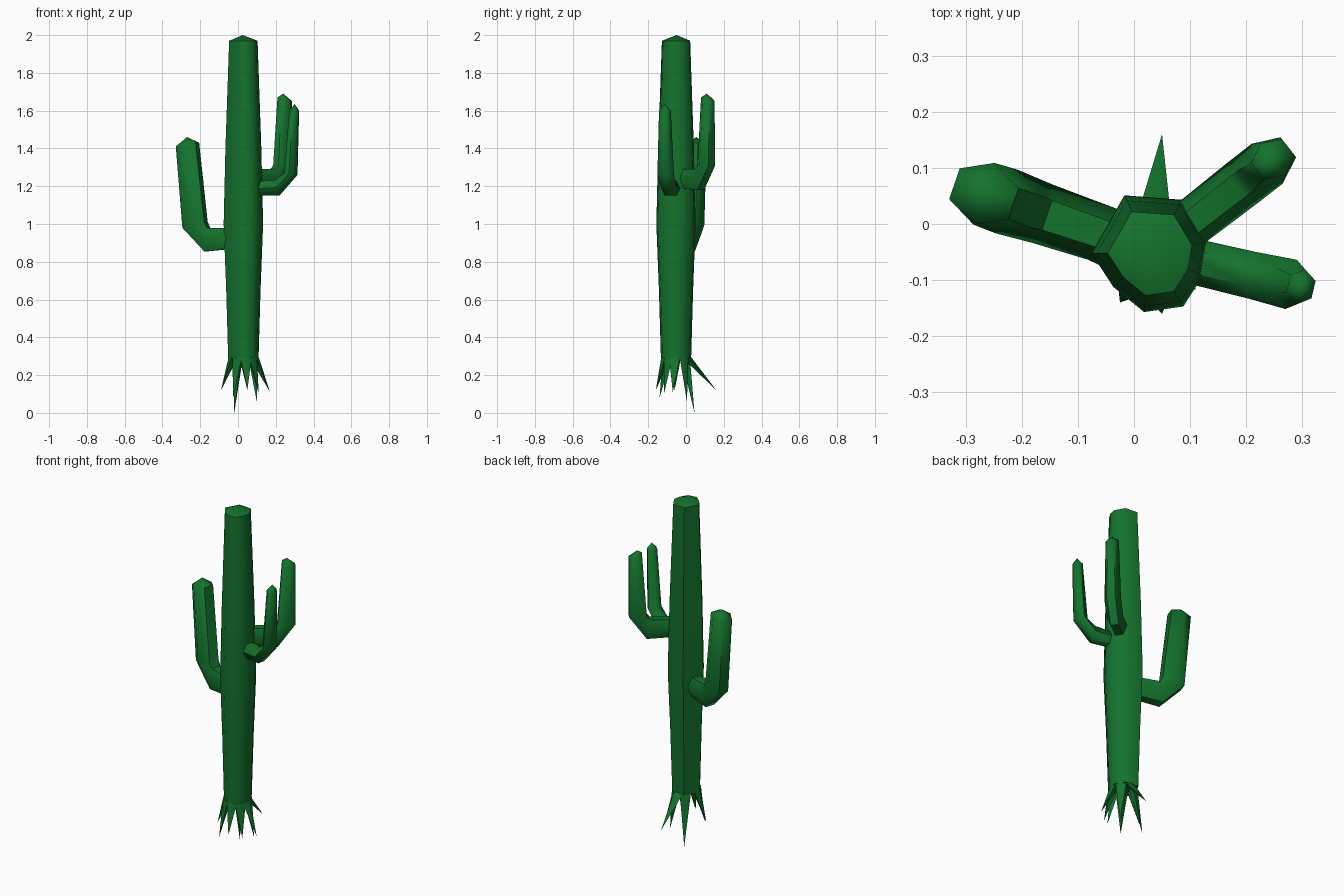
import bpy, bmesh, math
from mathutils import Vector

if "Cube" in bpy.data.objects:
    bpy.data.objects.remove(bpy.data.objects["Cube"])

green = bpy.data.materials.new("cactus_green")
green.diffuse_color = (0.007, 0.17, 0.027, 1)
green.use_nodes = True
green.node_tree.nodes["Principled BSDF"].inputs["Base Color"].default_value = green.diffuse_color


def finish(name, bm):
    bmesh.ops.recalc_face_normals(bm, faces=bm.faces)
    mesh = bpy.data.meshes.new(name)
    bm.to_mesh(mesh)
    bm.free()
    obj = bpy.data.objects.new(name, mesh)
    obj.data.materials.append(green)
    bpy.context.collection.objects.link(obj)
    bpy.ops.object.select_all(action='DESELECT')
    obj.select_set(True)
    bpy.context.view_layer.objects.active = obj
    bpy.ops.object.shade_smooth_by_angle(angle=math.radians(55))


def loft(name, rings, apex):
    """Skin the rings, close the first, and bring the last to a point."""
    bm = bmesh.new()
    loops = [[bm.verts.new(p) for p in ring] for ring in rings]
    n = len(loops[0])
    for a, b in zip(loops, loops[1:]):
        for i in range(n):
            j = (i + 1) % n
            bm.faces.new((a[i], a[j], b[j], b[i]))
    bm.faces.new(loops[0])
    tip = bm.verts.new(apex)
    for i in range(n):
        bm.faces.new((loops[-1][i], loops[-1][(i + 1) % n], tip))
    finish(name, bm)


# Trunk: one eight-sided section, scaled per level (z, scale)
section = [(-0.045, 0.103), (0.06, 0.095), (0.105, 0.02), (0.095, -0.04),
           (0.06, -0.095), (-0.01, -0.105), (-0.065, -0.06), (-0.104, 0.0)]
levels = [(0.29, 0.77), (0.65, 0.87), (1.0, 1.0), (1.4, 0.91), (1.97, 0.72)]
loft("trunk", [[(0.028 + x * s, -0.052 + y * s, z) for x, y in section]
               for z, s in levels], (0.025, -0.05, 2.0))


# Arms: each ring runs from an outer to an inner (x, z) point with a half width
def arm(name, x0, y0, slope, rings, apex):
    def place(x, z):
        return Vector((x, y0 + slope * (x - x0), z))
    side = Vector((-slope, 1, 0)).normalized()
    loops = []
    for xo, zo, xi, zi, w in rings:
        out, inn = place(xo, zo), place(xi, zi)
        mid, axis = (out + inn) / 2, (out - inn) / 2 / 0.866
        angles = [math.radians(30 + 60 * k) for k in range(6)]
        loops.append([mid + axis * math.cos(a) + side * w * math.sin(a)
                      for a in angles])
    loft(name, loops, place(*apex))


arm("left_arm", -0.065, -0.015, -0.34,
    [(-0.02, 0.87, -0.02, 0.98, 0.05), (-0.17, 0.855, -0.155, 0.98, 0.055),
     (-0.285, 0.98, -0.17, 1.01, 0.06), (-0.32, 1.41, -0.215, 1.43, 0.058)],
    (-0.27, 1.46))
arm("back_right_arm", 0.115, 0.012, 0.78,
    [(0.06, 1.19, 0.06, 1.29, 0.042), (0.2, 1.18, 0.185, 1.29, 0.045),
     (0.275, 1.31, 0.2, 1.31, 0.045), (0.275, 1.65, 0.22, 1.67, 0.036)],
    (0.24, 1.69))
arm("front_right_arm", 0.12, -0.07, -0.235,
    [(0.06, 1.15, 0.06, 1.22, 0.04), (0.215, 1.15, 0.205, 1.235, 0.042),
     (0.31, 1.26, 0.25, 1.27, 0.045), (0.32, 1.6, 0.275, 1.6, 0.032)],
    (0.3, 1.635))

# Roots: pointed spikes splaying out of the trunk's underside
tips = [(0.05, 0.16, 0.12), (-0.02, 0.045, 0.0), (-0.09, -0.06, 0.12),
        (-0.025, -0.14, 0.08), (0.05, -0.16, 0.12), (0.11, -0.117, 0.1),
        (0.17, -0.07, 0.11), (0.1, 0.005, 0.06)]
centre = Vector((0.03, -0.052, 0.295))
for number, tip in enumerate(tips, 1):
    out = Vector((tip[0] - centre.x, tip[1] - centre.y, 0)).normalized()
    across = Vector((-out.y, out.x, 0))
    base = [centre + out * r + across * w for r, w in
            ((0.08, 0), (0.066, 0.03), (0.03, 0), (0.066, -0.03))]
    loft(f"root_{number}", [base], tip)
